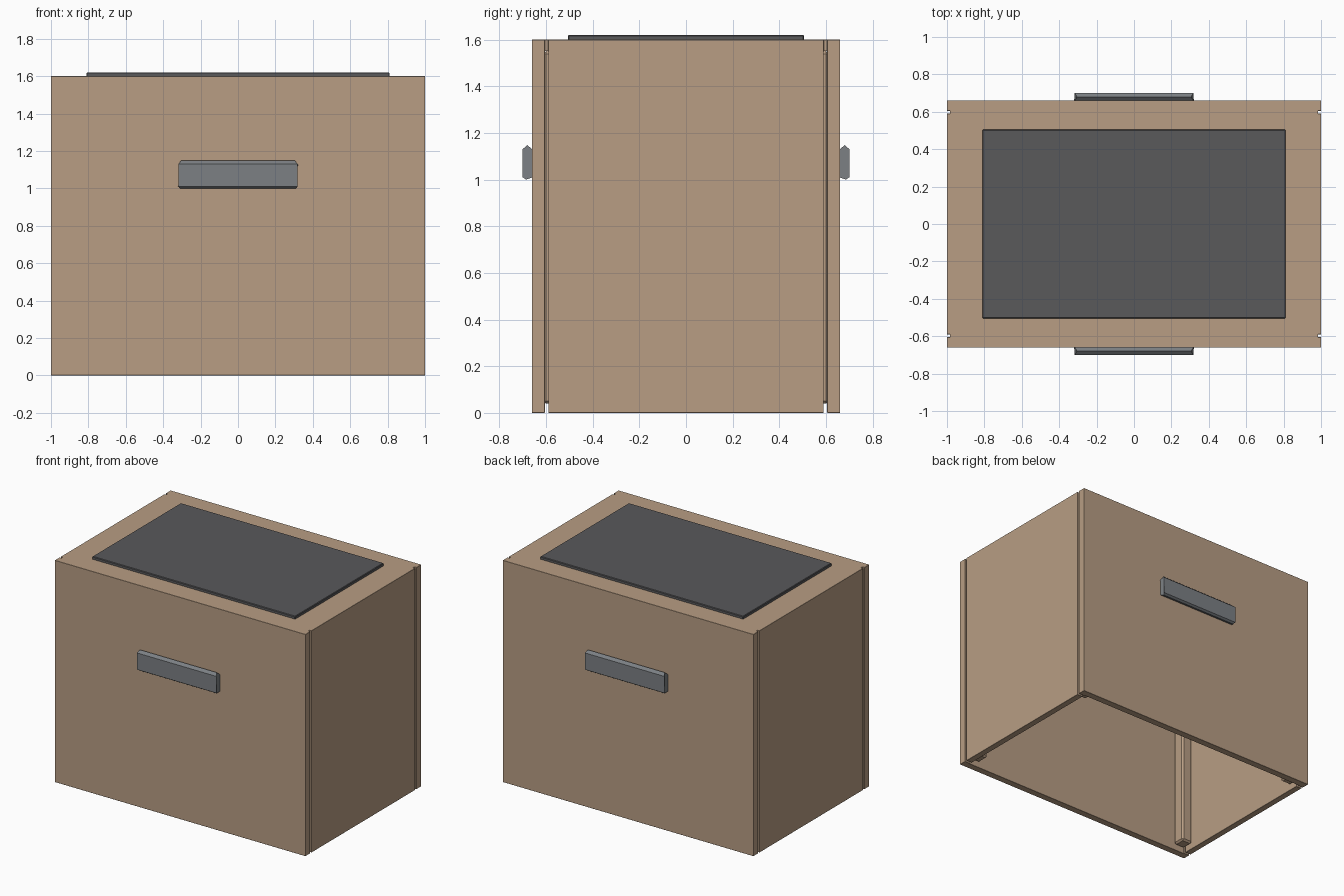
import bpy, bmesh

if "Cube" in bpy.data.objects:
    bpy.data.objects.remove(bpy.data.objects["Cube"])

def material(name, rgb):
    m = bpy.data.materials.new(name)
    m.diffuse_color = (*rgb, 1)
    m.use_nodes = True
    m.node_tree.nodes["Principled BSDF"].inputs["Base Color"].default_value = m.diffuse_color
    return m

TAN = material("tan_board", (0.48, 0.34, 0.23))
DARK = material("dark_top", (0.1, 0.1, 0.105))
GREY = material("grey_metal", (0.2, 0.215, 0.23))

def link(name, bm, mat=None):
    bmesh.ops.recalc_face_normals(bm, faces=bm.faces)
    me = bpy.data.meshes.new(name)
    bm.to_mesh(me)
    bm.free()
    if mat:
        me.materials.append(mat)
    ob = bpy.data.objects.new(name, me)
    bpy.context.collection.objects.link(ob)
    return ob

def box(name, lo, hi, mat=None, bevel=0):
    bm = bmesh.new()
    bmesh.ops.create_cube(bm, size=1)
    for v in bm.verts:
        v.co = [(a + b) / 2 + c * (b - a) for a, b, c in zip(lo, hi, v.co)]
    if bevel:
        bmesh.ops.bevel(bm, geom=bm.edges[:], offset=bevel, segments=1, affect='EDGES')
    return link(name, bm, mat)

def cut(target, cutter):
    mod = target.modifiers.new("cut", 'BOOLEAN')
    mod.operation = 'DIFFERENCE'
    mod.solver = 'EXACT'
    mod.object = cutter
    bpy.context.view_layer.objects.active = target
    bpy.ops.object.modifier_apply(modifier=mod.name)
    bpy.data.objects.remove(cutter)

# hollow cabinet shell, open underneath
body = box("cabinet_body", (-1, -0.66, 0), (1, 0.66, 1.6), TAN)
cut(body, box("inside_cutter", (-0.955, -0.61, -0.1), (0.955, 0.61, 1.55)))

# grooves that separate side panels from front and back
for sy in (-1, 1):
    y0, y1 = sorted((sy * 0.59, sy * 0.605))
    for sx in (-1, 1):
        x0, x1 = sorted((sx * 0.985, sx * 1.1))
        cut(body, box("notch_cutter", (x0, y0, -0.1), (x1, y1, 1.7)))
    cut(body, box("slot_cutter", (-1.1, y0, -0.1), (1.1, y1, 1.55)))
bev = body.modifiers.new("edge_bevel", 'BEVEL')
bev.width = 0.006
bev.segments = 1
bev.limit_method = 'ANGLE'

# inner corner posts
for sx, side in ((-1, "left"), (1, "right")):
    for sy, end in ((-1, "front"), (1, "back")):
        x0, x1 = sorted((sx * 0.87, sx * 0.957))
        y0, y1 = sorted((sy * 0.52, sy * 0.612))
        box(f"{end}_{side}_post", (x0, y0, 0.04), (x1, y1, 1.55), TAN, 0.012)

# dark panel on top
box("top_panel", (-0.81, -0.505, 1.595), (0.81, 0.505, 1.62), DARK, 0.004)

# handles: (distance out, height, half length) profile swept along x
PROFILE = [(0.655, 1.125, 0.32), (0.68, 1.148, 0.305), (0.70, 1.13, 0.318),
           (0.70, 1.01, 0.318), (0.685, 1.0, 0.31), (0.655, 1.01, 0.32)]
for sy, end in ((-1, "front"), (1, "back")):
    bm = bmesh.new()
    left, right = ([bm.verts.new((s * w, sy * y, z)) for y, z, w in PROFILE] for s in (-1, 1))
    bm.faces.new(left)
    bm.faces.new(right[::-1])
    for i in range(len(PROFILE)):
        bm.faces.new((left[i - 1], left[i], right[i], right[i - 1]))
    link(f"{end}_handle", bm, GREY)
